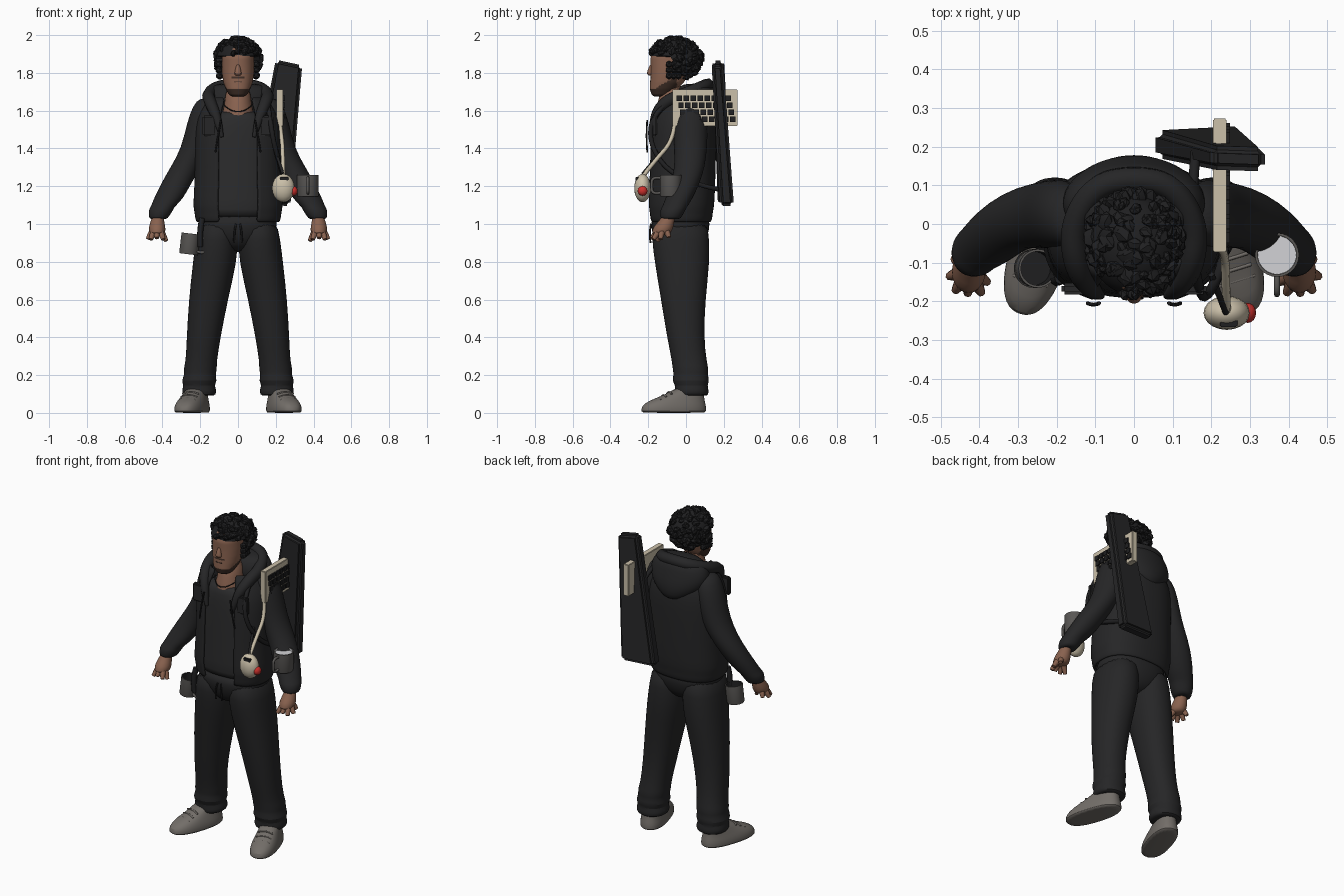
import bpy, bmesh, math, random
from mathutils import Vector, Matrix

if "Cube" in bpy.data.objects:
    bpy.data.objects.remove(bpy.data.objects["Cube"])

random.seed(4)


def mat(name, r, g, b):
    m = bpy.data.materials.new(name)
    m.diffuse_color = (r, g, b, 1)
    m.use_nodes = True
    m.node_tree.nodes["Principled BSDF"].inputs["Base Color"].default_value = m.diffuse_color
    return m


JACKET = mat("charcoal cloth", .019, .019, .020)
SHIRT = mat("dark grey cloth", .024, .024, .025)
BLACK = mat("black", .014, .014, .015)
SKIN = mat("brown skin", .25, .122, .078)
BEARD = mat("dark brown stubble", .05, .028, .02)
SHOE = mat("warm grey", .17, .155, .14)
CREAM = mat("cream plastic", .60, .53, .40)
RED = mat("red", .60, .03, .025)
MUG = mat("mug grey", .10, .095, .09)
WHITE = mat("off white", .65, .65, .67)


def finish(name, bm, mats, subsurf=0, angle=50):
    bmesh.ops.recalc_face_normals(bm, faces=bm.faces)
    me = bpy.data.meshes.new(name)
    bm.to_mesh(me)
    bm.free()
    for m in mats if isinstance(mats, (list, tuple)) else [mats]:
        me.materials.append(m)
    ob = bpy.data.objects.new(name, me)
    bpy.context.collection.objects.link(ob)
    if subsurf:
        ob.modifiers.new("smooth", "SUBSURF").levels = subsurf
        ob.modifiers["smooth"].render_levels = subsurf
    bpy.ops.object.select_all(action="DESELECT")
    ob.select_set(True)
    bpy.context.view_layer.objects.active = ob
    bpy.ops.object.shade_smooth_by_angle(angle=math.radians(angle))
    return ob


def loft(name, rings, mats, n=24, p=2.0, gap=0, subsurf=1, rule=None, move=None):
    """Skin of horizontal rings (x, y, z, rx, ry); gap leaves the front open."""
    bm, rows = bmesh.new(), []
    for x, y, z, rx, ry in rings:
        row = []
        for i in range(n):
            t = gap + (2 * math.pi - 2 * gap) * i / (n - 1 if gap else n)
            s, c = math.sin(t), math.cos(t)
            row.append(bm.verts.new((x + rx * math.copysign(abs(s) ** (2 / p), s),
                                     y - ry * math.copysign(abs(c) ** (2 / p), c), z)))
        rows.append(row)
    for a, b in zip(rows, rows[1:]):
        for i in range(n - 1 if gap else n):
            j = (i + 1) % n
            bm.faces.new((a[i], a[j], b[j], b[i]))
    if not gap:
        bm.faces.new(rows[0])
        bm.faces.new(rows[-1])
    if rule:
        for f in bm.faces:
            f.material_index = rule(f.calc_center_median())
    if move:
        bm.transform(move)
    return finish(name, bm, mats, subsurf)


def refine(rings, k=4):
    """Insert k-1 in-between rings in every gap."""
    out = [tuple(u + (v - u) * i / k for u, v in zip(a, b)) for a, b in zip(rings, rings[1:]) for i in range(k)]
    return out + [rings[-1]]


def ball(name, c, r, m, seg=24):
    bm = bmesh.new()
    bmesh.ops.create_uvsphere(bm, u_segments=seg, v_segments=seg // 2, radius=1,
                              matrix=Matrix.Translation(c) @ Matrix.Diagonal((*r, 1)))
    return finish(name, bm, m)


def boxes(name, items, m, bevel=0):
    bm = bmesh.new()
    for c, s in items:
        bmesh.ops.create_cube(bm, size=1, matrix=Matrix.Translation(c) @ Matrix.Diagonal((*s, 1)))
    if bevel:
        bmesh.ops.bevel(bm, geom=bm.edges[:], offset=bevel, segments=2, affect="EDGES")
    return finish(name, bm, m, angle=30)


def tube(name, pts, r, m, radii=None):
    cu = bpy.data.curves.new(name, "CURVE")
    cu.dimensions, cu.bevel_depth, cu.bevel_resolution, cu.use_fill_caps = "3D", r, 2, True
    sp = cu.splines.new("NURBS")
    sp.points.add(len(pts) - 1)
    for i, q in enumerate(pts):
        sp.points[i].co = (*q, 1)
        sp.points[i].radius = radii[i] if radii else 1
    sp.use_endpoint_u, sp.order_u, sp.resolution_u = True, 3, 6
    cu.materials.append(m)
    ob = bpy.data.objects.new(name, cu)
    bpy.context.collection.objects.link(ob)
    bpy.ops.object.select_all(action="DESELECT")
    ob.select_set(True)
    bpy.context.view_layer.objects.active = ob
    bpy.ops.object.convert(target="MESH")


# Trousers and shoes
loft("trouser_hips", [(0, -.03, .85, .05, .07), (0, -.03, .89, .13, .125), (0, -.03, .95, .195, .15),
                      (0, -.03, 1.0, .212, .158), (0, -.03, 1.06, .20, .15)], JACKET, p=2.3)
for s, side in ((-1, "left"), (1, "right")):
    loft(side + "_trouser_leg", [(s * x, y, z, rx, ry) for x, y, z, rx, ry in (
        (.105, -.03, 1.03, .10, .15), (.112, -.03, .92, .112, .152), (.122, -.02, .8, .117, .147),
        (.157, -.015, .6, .104, .118), (.182, -.003, .4, .09, .098), (.195, .018, .27, .082, .092),
        (.20, .025, .23, .09, .096), (.202, .025, .20, .082, .09), (.205, .025, .17, .096, .1),
        (.207, .028, .145, .08, .084), (.205, .03, .12, .094, .092), (.205, .03, .095, .086, .088),
        (.205, .03, .09, .075, .078))], JACKET, p=2.2)
    turn = Matrix.Translation((s * .243, -.065, 0)) @ Matrix.Rotation(s * .3, 4, "Z")
    loft(side + "_shoe", [(0, 0, 0, .07, .172), (0, 0, .005, .077, .178), (0, 0, .035, .077, .178),
                          (0, .015, .065, .068, .155), (0, .06, .095, .058, .105),
                          (0, .09, .14, .05, .07)], SHOE, p=2.4, move=turn)
    for k in range(3):
        tube(side + "_lace", [turn @ Vector((x, -.085 + .03 * k, z + .016 * k)) for x, z in
                              ((-.045, .068), (0, .088), (.045, .068))], .005, SHOE)
    tube(side + "_waist_cord", [(s * .01, -.185, 1.0), (s * .022, -.195, .96), (s * .02, -.188, .90)], .005, BLACK)

# Shirt and open jacket
loft("shirt", [(0, -.03, 1.03, .205, .158), (0, -.03, 1.06, .215, .165), (0, -.025, 1.2, .212, .165),
               (0, -.02, 1.4, .21, .165), (0, -.025, 1.52, .19, .155), (0, -.045, 1.58, .13, .125),
               (0, -.05, 1.60, .10, .10)], SHIRT, p=2.4)
jacket = loft("jacket", [(0, -.03, 1.01, .218, .16), (0, -.03, 1.025, .228, .17), (0, -.03, 1.065, .23, .172),
                         (0, -.03, 1.09, .24, .18), (0, -.025, 1.2, .23, .18), (0, -.02, 1.4, .23, .18),
                         (0, -.015, 1.52, .228, .177), (0, -.01, 1.6, .205, .158),
                         (0, -.015, 1.67, .15, .125)], JACKET, n=32, p=2.4, gap=.4)
jacket.modifiers.new("cloth", "SOLIDIFY").thickness = .012

# Hood
half = [(.085, -.185, 1.46), (.11, -.175, 1.56), (.15, -.11, 1.65), (.16, 0, 1.69), (.1, .1, 1.73)]
tube("hood_rim", [(-x, y, z) for x, y, z in half] + [(0, .12, 1.74)] + half[::-1], .034, JACKET,
     [.3, .8, 1, 1, 1, 1, 1, 1, 1, .8, .3])
loft("hood_drape", [(0, .10, 1.50, .05, .06), (0, .08, 1.55, .13, .10), (0, .06, 1.61, .185, .12),
                    (0, .05, 1.67, .19, .115), (0, .055, 1.72, .165, .098), (0, .06, 1.745, .12, .075)], JACKET)

# Arms and hands
for s, side in ((-1, "left"), (1, "right")):
    loft(side + "_sleeve", [(s * x, y, z, rx, ry) for x, y, z, rx, ry in (
        (.15, .015, 1.67, .05, .05), (.168, .02, 1.63, .07, .08), (.19, .025, 1.54, .08, .092),
        (.22, .025, 1.4, .08, .088), (.278, .02, 1.3, .08, .08), (.33, -.005, 1.21, .08, .076),
        (.37, -.04, 1.13, .078, .072), (.40, -.06, 1.09, .062, .066), (.408, -.07, 1.075, .066, .068),
        (.42, -.08, 1.035, .052, .056), (.422, -.082, 1.025, .045, .05))], JACKET)
    loft(side + "_palm", [(s * x, y, z, rx, ry) for x, y, z, rx, ry in (
        (.42, -.085, 1.06, .03, .034), (.427, -.1, 1.02, .035, .04), (.428, -.12, .985, .046, .056),
        (.428, -.13, .955, .046, .054), (.428, -.133, .94, .03, .04))], SKIN, n=12)
    for k, tip in enumerate(((.38, -.15, .91), (.395, -.178, .918), (.43, -.18, .925), (.462, -.172, .918),
                             (.478, -.135, .92), (.465, -.09, .93))):
        tip = Vector(tip)
        root = Vector((.428, -.12, .985)).lerp(tip, .2)
        tube(f"{side}_finger_{k + 1}", [(s * q.x, q.y, q.z) for q in
             (root, root.lerp(tip, .5) + Vector((0, 0, .012)), tip)], .02, SKIN, [1, .95, .55])
    # Chest pocket and hood cord
    boxes(side + "_chest_pocket", [((s * .15, -.168, 1.52), (.075, .03, .11))], JACKET, .008)
    tube(side + "_hood_cord", [(s * .09, -.205, 1.55), (s * .105, -.212, 1.47), (s * .12, -.205, 1.38)],
         .005, BLACK)

# Neck and head
loft("neck", [(0, -.07, 1.52, .10, .10), (0, -.075, 1.58, .085, .095), (0, -.07, 1.64, .07, .08),
              (0, -.055, 1.74, .065, .075)], SKIN)
tube("necklace", [(-.075, -.12, 1.63), (-.04, -.172, 1.595), (.04, -.172, 1.595), (.075, -.12, 1.63)], .003, BLACK)
loft("head", refine([(0, -.135, 1.675, .03, .035), (0, -.13, 1.685, .048, .052), (0, -.12, 1.715, .066, .072),
                     (0, -.10, 1.75, .078, .09), (0, -.09, 1.79, .084, .098), (0, -.085, 1.83, .086, .102),
                     (0, -.08, 1.88, .086, .108), (0, -.07, 1.93, .08, .10), (0, -.06, 1.96, .05, .06)]),
     [SKIN, BEARD], n=48, p=2.2,
     rule=lambda c: int(c.z < 1.716 + max(0, c.y + .165) * .62 and c.y < -.05
                        or abs(c.z - 1.771) < .006 and abs(c.x) < .035 and c.y < -.1))
loft("nose", [(0, -.188, 1.785, .014, .010), (0, -.191, 1.795, .022, .018), (0, -.189, 1.81, .016, .016),
              (0, -.18, 1.85, .009, .01)], SKIN, n=12)
boxes("lips", [((0, -.186, 1.752), (.04, .01, .007))], BEARD, .002)

# Curly hair: a cap with random tufts, kept off the face
C, R = Vector((0, -.055, 1.875)), Vector((.118, .13, .11))
bm = bmesh.new()
bmesh.ops.create_icosphere(bm, subdivisions=4, radius=1)
for v in bm.verts:
    q = C + v.co * R
    v.co = C + v.co * R * (.45 if q.z < 1.885 and q.y < -.085 else 1)
for i in range(260):
    d = Vector([random.gauss(0, 1) for _ in range(3)]).normalized()
    q = C + d * R
    if (q.z < 1.90 and q.y < -.08) or q.z < 1.77:
        continue
    r = random.uniform(.013, .023)
    spin = Matrix.Rotation(random.uniform(0, 6), 4, d)
    bmesh.ops.create_icosphere(bm, subdivisions=1, radius=r, matrix=Matrix.Translation(q) @ spin
                               @ Matrix.Diagonal((1, 1.3, .8, 1)))
# Locks beside the temples
for s in (-1, 1):
    for k in range(9):
        bmesh.ops.create_icosphere(bm, subdivisions=1, radius=.02, matrix=Matrix.Translation(
            (s * (.1 - .004 * (k % 3)), -.09 + .025 * (k % 3), 1.785 + .03 * (k // 3))))
finish("curly_hair", bm, BLACK, angle=35)

# Long tapered case leaning on the back, with its strap
bm = bmesh.new()
bmesh.ops.create_cube(bm, size=1)
for v in bm.verts:
    a, b, up = v.co.x + .5, v.co.y + .5, v.co.z > 0
    if up:
        v.co = (.2 + .14 * a, .14 + .062 * b - .005 * a, 1.87 - .03 * a)
    else:
        v.co = (.052 + .225 * a, .168 + .075 * b + .012 * a, 1.105 - .01 * a)
bmesh.ops.bevel(bm, geom=bm.edges[:], offset=.018, segments=3, affect="EDGES")
finish("back_case", bm, JACKET, angle=30)
tube("case_strap", [(.16, .19, 1.6), (.15, .08, 1.68), (.15, -.06, 1.68), (.17, -.185, 1.56), (.19, -.19, 1.42),
                    (.235, -.1, 1.28), (.24, .08, 1.2), (.2, .19, 1.18)], .013, BLACK)

# Keyboard slung over the shoulder
boxes("keyboard", [((.222, .1, 1.615), (.035, .345, .195))], CREAM, .003)
keys = []
for row in range(4):
    for k in range(8):
        keys.append(((.242, -.035 + .008 * row + .037 * k, 1.665 - .037 * row), (.012, .028, .028)))
boxes("keyboard_keys", keys, BLACK)
tube("mouse_cord", [(.222, -.06, 1.53), (.235, -.07, 1.44), (.238, -.16, 1.34), (.24, -.23, 1.25)], .011, CREAM)

# Trackball mouse with its carrying strap
ball("mouse", (.24, -.23, 1.19), (.06, .044, .075), CREAM, 20)
ball("mouse_ball", (.294, -.23, 1.175), (.022, .026, .026), RED, 16)
boxes("mouse_buttons", [((.245, -.256, 1.24), (.045, .022, .02))], BLACK, .003)
tube("mouse_strap", [(.2, -.13, 1.38), (.22, -.185, 1.32), (.238, -.23, 1.265)], .008, BLACK)


# Mugs: outer wall, rim, inner wall and contents
def mug(name, r, h, depth, inside, place, grip):
    loft(name, [(0, 0, 0, r * .95, r * .95), (0, 0, .006, r, r), (0, 0, h, r, r), (0, 0, h, r * .88, r * .88),
                (0, 0, h - depth, r * .87, r * .87)], [MUG, inside], n=28, subsurf=0, move=place,
         rule=lambda c: int(c.z > h - depth - .001 and Vector((c.x, c.y)).length < r * .9))
    tube(name + "_handle", [place @ (Matrix.Rotation(grip, 4, "Z") @ Vector((0, -r - o + .004, h * z))) for o, z in
                            ((0, .85), (.045, .92), (.05, .5), (.045, .1), (0, .18))], .008, MUG)


mug("arm_mug", .057, .115, .012, WHITE, Matrix.Translation((.37, -.08, 1.145)), 0)
mug("hip_mug", .05, .11, .09, BLACK, Matrix.Translation((-.262, -.115, .84))
    @ Matrix.Rotation(.12, 4, "Y"), math.radians(70))
tube("hip_strap", [(-.19, -.14, 1.03), (-.205, -.15, .96), (-.20, -.14, .88)], .016, BLACK)
